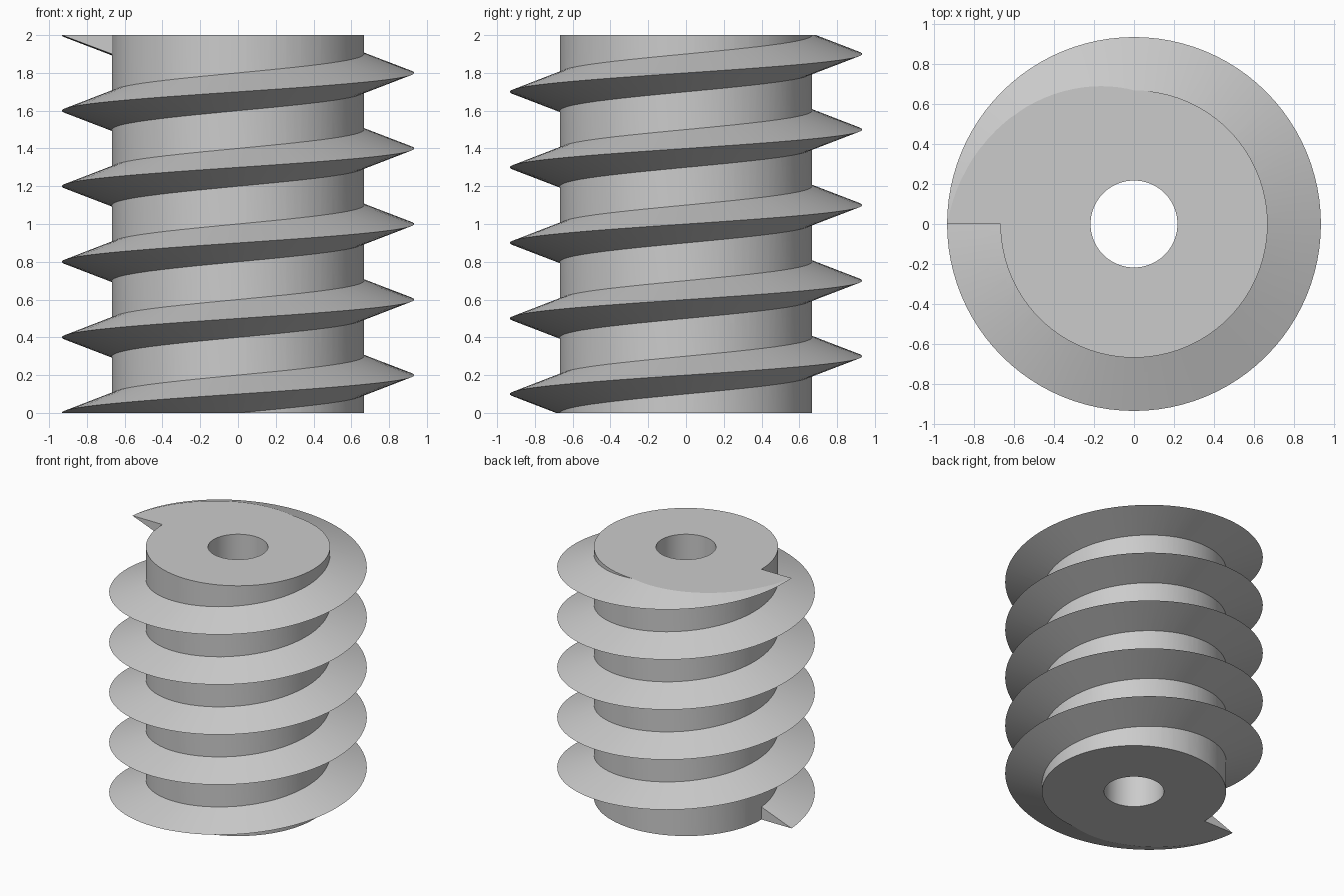
import bpy, bmesh
from math import pi, cos, sin, radians

HEIGHT, PITCH, TURNS, STEPS = 2.0, 0.4, 5, 96
CORE_R, CREST_R, BORE_R = 0.667, 0.933, 0.217
HALF_ROOT = 0.1            # half the thread height where it meets the core

default = bpy.data.objects.get("Cube")
if default:
    bpy.data.objects.remove(default, do_unlink=True)

steel = bpy.data.materials.new("plain grey")
steel.use_nodes = True
GREY = (0.6, 0.6, 0.6, 1)
steel.diffuse_color = GREY
steel.node_tree.nodes["Principled BSDF"].inputs["Base Color"].default_value = GREY


def add_object(name, bm):
    bmesh.ops.recalc_face_normals(bm, faces=bm.faces)
    mesh = bpy.data.meshes.new(name)
    bm.to_mesh(mesh)
    bm.free()
    mesh.materials.append(steel)
    obj = bpy.data.objects.new(name, mesh)
    bpy.context.collection.objects.link(obj)
    return obj


def cylinder(name, radius, z0, z1):
    bm = bmesh.new()
    bmesh.ops.create_cone(bm, cap_ends=True, segments=STEPS, radius1=radius,
                          radius2=radius, depth=z1 - z0)
    bmesh.ops.translate(bm, verts=bm.verts, vec=(0, 0, (z0 + z1) / 2))
    return add_object(name, bm)


def helix_thread(name):
    """Sweep a triangular tooth up a right-handed helix starting at -x."""
    inner = CORE_R - 0.06
    half = HALF_ROOT * (CREST_R - inner) / (CREST_R - CORE_R)
    tooth = [(inner, -half), (CREST_R, 0), (inner, half)]
    bm = bmesh.new()
    rings = []
    for i in range(TURNS * STEPS + 1):
        turn = i / STEPS
        a = pi + 2 * pi * turn
        rings.append([bm.verts.new((r * cos(a), r * sin(a), PITCH * turn + z))
                      for r, z in tooth])
    for low, high in zip(rings, rings[1:]):
        for j in range(3):
            k = (j + 1) % 3
            bm.faces.new((low[j], low[k], high[k], high[j]))
    bm.faces.new(rings[0])
    bm.faces.new(rings[-1])
    return add_object(name, bm)


# Solid core, overlong so that the ends are trimmed flat with the thread
worm = cylinder("threaded_worm", CORE_R, -0.3, HEIGHT + 0.3)
helpers = [
    (helix_thread("thread"), 'UNION'),
    (cylinder("end_trim", 1.5, 0, HEIGHT), 'INTERSECT'),
    (cylinder("bore", BORE_R, -0.5, HEIGHT + 0.5), 'DIFFERENCE'),
]
bpy.ops.object.select_all(action='DESELECT')
bpy.context.view_layer.objects.active = worm
worm.select_set(True)
for helper, operation in helpers:
    helper.hide_render = True
    mod = worm.modifiers.new(helper.name, 'BOOLEAN')
    mod.operation = operation
    mod.solver = 'EXACT'
    mod.object = helper
    bpy.ops.object.modifier_apply(modifier=mod.name)
    bpy.data.objects.remove(helper, do_unlink=True)

# Smooth round walls and flanks, crisp crest, root and rims
bpy.ops.object.shade_smooth_by_angle(angle=radians(15))
